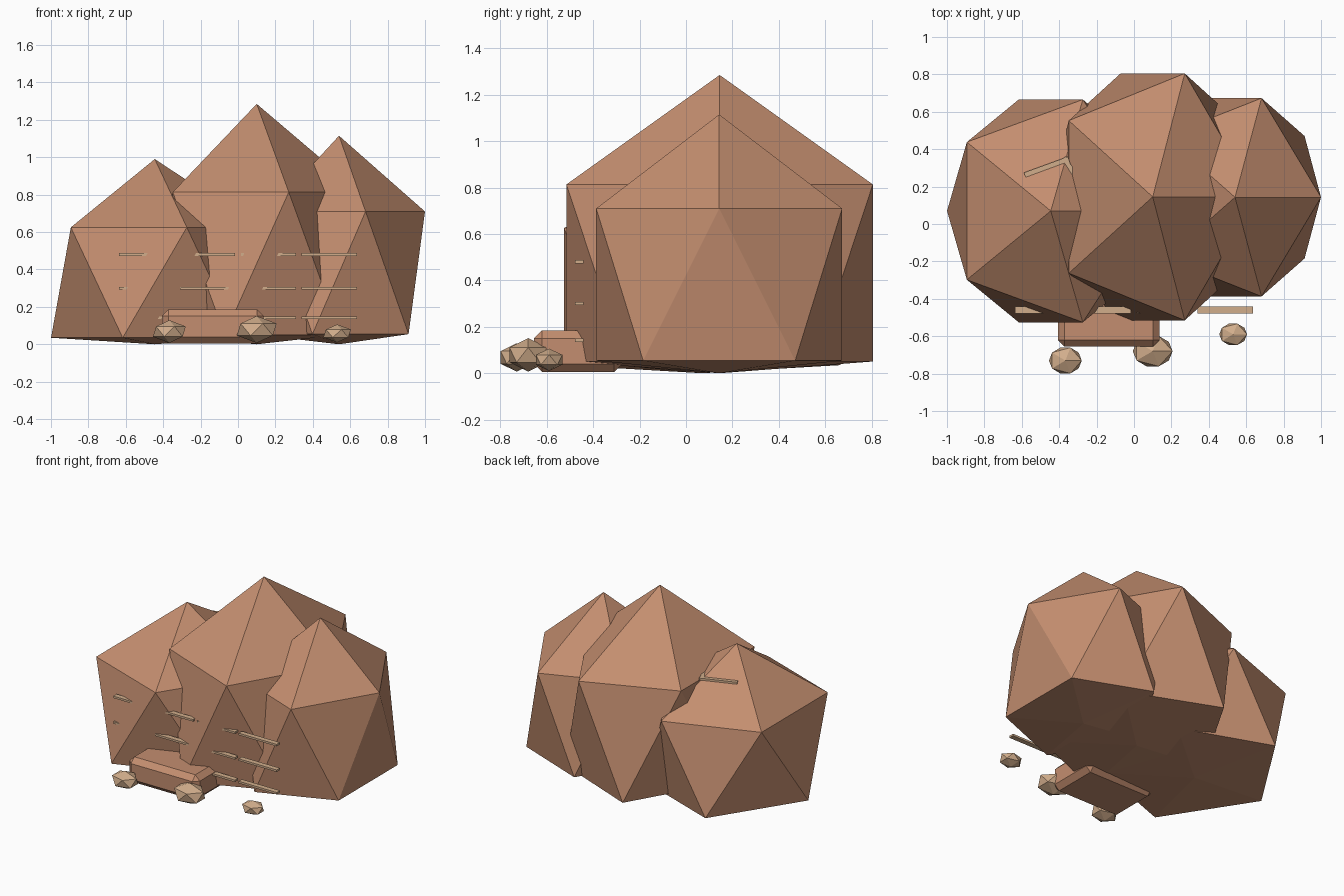
import bpy
import math

cube = bpy.data.objects.get("Cube")
if cube:
    bpy.data.objects.remove(cube, do_unlink=True)


def material(name, rgb):
    mat = bpy.data.materials.new(name)
    mat.use_nodes = True
    mat.diffuse_color = (*rgb, 1)
    mat.node_tree.nodes["Principled BSDF"].inputs["Base Color"].default_value = (*rgb, 1)
    return mat


clay = material("clay_brown", (0.55, 0.27, 0.16))
sand = material("pale_sand", (0.64, 0.42, 0.26))


def finish(name, mat):
    obj = bpy.context.object
    obj.name = name
    obj.data.materials.append(mat)
    return obj


def rock(name, mat, centre, radii, turn=0):
    """Twenty-sided rock whose underside is flattened onto the ground."""
    bpy.ops.mesh.primitive_ico_sphere_add(subdivisions=1, radius=1)
    obj = finish(name, mat)
    c, s = math.cos(turn), math.sin(turn)
    for v in obj.data.vertices:
        x, y, z = v.co
        x, y = x * c - y * s, x * s + y * c
        v.co = (x * radii[0], y * radii[1], max(z * radii[2], -centre[2]))
    obj.location = centre
    return obj


def box(name, mat, centre, size, turn=0):
    bpy.ops.mesh.primitive_cube_add(size=1)
    obj = finish(name, mat)
    for v in obj.data.vertices:
        v.co = [a * b for a, b in zip(v.co, size)]
    obj.location = centre
    obj.rotation_euler.z = turn
    return obj


# Three large peaks
rock("middle_peak", clay, (0.1, 0.145, 0.432), (0.62, 0.776, 0.853))
rock("right_peak", clay, (0.54, 0.143, 0.382), (0.514, 0.623, 0.733))
rock("left_peak", clay, (-0.445, 0.07, 0.33), (0.62, 0.7, 0.66))

# Chamfered step at the foot
step = box("front_step", clay, (-0.135, -0.465, 0.095), (0.545, 0.38, 0.18))
bevel = step.modifiers.new("chamfer", "BEVEL")
bevel.width = 0.035
bevel.segments = 1

# Loose stones
rock("stone_left", sand, (-0.367, -0.73, 0.068), (0.098, 0.081, 0.061))
rock("stone_middle", sand, (0.1, -0.68, 0.079), (0.119, 0.095, 0.072))
rock("stone_right", sand, (0.53, -0.59, 0.058), (0.083, 0.067, 0.048))

# Rows of thin strata strips across the front
for row, z in enumerate((0.142, 0.3, 0.48)):
    for col in range(4):
        x = (col - 1.5) * 0.325
        box(f"strata_strip_{row}_{col}", sand, (x, -0.46, z), (0.295, 0.036, 0.014))

# Strata strip wrapping a back corner of the left peak
box("back_strip_long", sand, (-0.465, 0.301, 0.826), (0.25, 0.035, 0.014), math.radians(20))
box("back_strip_short", sand, (-0.345, 0.302, 0.826), (0.12, 0.03, 0.014), math.radians(-57))
